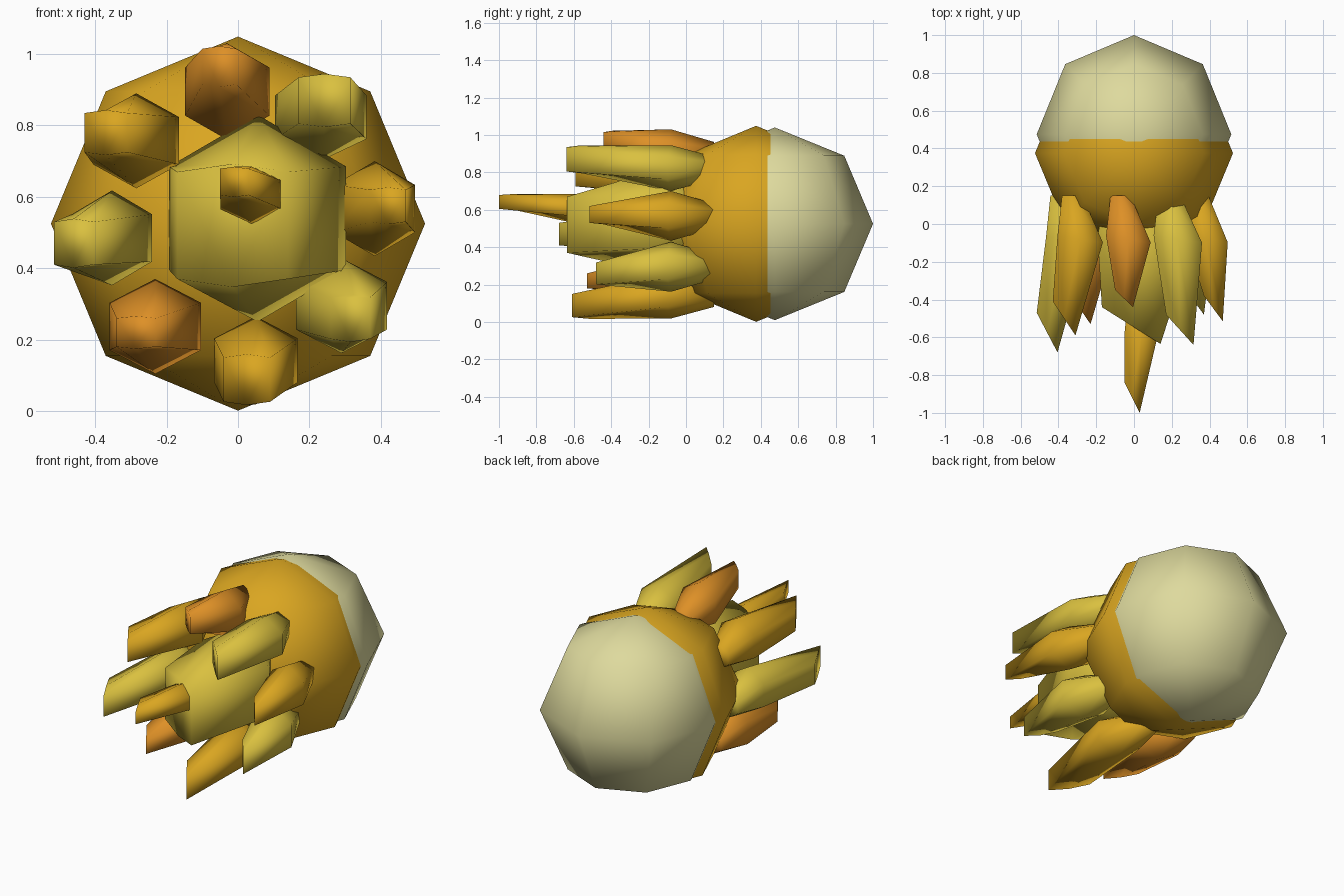
import bpy, bmesh
from mathutils import Vector

cube = bpy.data.objects.get("Cube")
if cube:
    bpy.data.objects.remove(cube, do_unlink=True)


def material(name, colour):
    mat = bpy.data.materials.new(name)
    mat.use_nodes = True
    mat.diffuse_color = (*colour, 1)
    mat.node_tree.nodes["Principled BSDF"].inputs["Base Color"].default_value = (*colour, 1)
    return mat


amber = material("amber", (0.70, 0.38, 0.015))
orange = material("orange", (0.73, 0.28, 0.02))
yellow = material("yellow", (0.70, 0.53, 0.05))
cream = material("cream", (0.73, 0.70, 0.34))


def add_object(name, bm, mat):
    bmesh.ops.recalc_face_normals(bm, faces=bm.faces)
    for face in bm.faces:
        face.smooth = True
    mesh = bpy.data.meshes.new(name)
    bm.to_mesh(mesh)
    bm.free()
    mesh.materials.append(mat)
    obj = bpy.data.objects.new(name, mesh)
    bpy.context.collection.objects.link(obj)
    return obj


def ball(name, mat, y, size):
    bm = bmesh.new()
    bmesh.ops.create_uvsphere(bm, u_segments=8, v_segments=4, radius=1)
    obj = add_object(name, bm, mat)
    obj.location = (0, y, 0.525)
    obj.scale = size


SIDES = (0, 1, 1, 0, -1, -1)
POINTED = (1, 0.5, -0.5, -1, -0.5, 0.5)
BLUNT = (1.15, 1, -1, -1.15, -1, 1)


def flame(name, mat, mid, size, tip_left, tip_right, tip_z, tip_half, mid_y=-0.08, back_y=0.15):
    """Six-sided tapered flame: small base, wide middle, slanted blunt tip."""
    (x, z), (rx, rz) = mid, size
    left, right = Vector(tip_left), Vector(tip_right)
    centre, half = (left + right) / 2, (right - left) / 2
    bm = bmesh.new()
    rings = [
        [(x - rx * 0.35 + rx * 0.45 * u, back_y, z + rz * 0.5 * v) for u, v in zip(SIDES, POINTED)],
        [(x + rx * u, mid_y - rx * 0.15 * u, z + rz * v) for u, v in zip(SIDES, POINTED)],
        [(centre.x + half.x * u, centre.y + half.y * u, tip_z + tip_half * v)
         for u, v in zip(SIDES, BLUNT)],
    ]
    rings = [[bm.verts.new(p) for p in ring] for ring in rings]
    for a, b in zip(rings, rings[1:]):
        for i in range(6):
            j = (i + 1) % 6
            bm.faces.new((a[i], a[j], b[j], b[i]))
    bm.faces.new(rings[0])
    bm.faces.new(rings[-1])
    add_object(name, bm, mat)


# Two overlapping faceted balls form the head
ball("back_ball", cream, 0.475, (0.515, 0.525, 0.515))
ball("front_ball", amber, 0.375, (0.524, 0.524, 0.524))

# Ring of flames
flame("top_flame", orange, (-0.03, 0.895), (0.118, 0.135), (-0.1, -0.35), (-0.005, -0.44), 0.965, 0.05)
flame("upper_right_flame", amber, (-0.285, 0.757), (0.12, 0.133), (-0.43, -0.41), (-0.31, -0.59), 0.78, 0.055)
flame("right_flame", yellow, (-0.353, 0.485), (0.112, 0.133), (-0.515, -0.47), (-0.405, -0.68), 0.47, 0.06)
flame("lower_right_flame", orange, (-0.232, 0.237), (0.128, 0.133), (-0.34, -0.37), (-0.23, -0.53), 0.22, 0.04)
flame("bottom_flame", amber, (0.05, 0.142), (0.117, 0.123), (-0.04, -0.42), (0.09, -0.61), 0.088, 0.062)
flame("lower_left_flame", yellow, (0.29, 0.295), (0.128, 0.133), (0.26, -0.33), (0.37, -0.48), 0.26, 0.058)
flame("left_flame", amber, (0.383, 0.567), (0.113, 0.133), (0.37, -0.38), (0.47, -0.515), 0.575, 0.045)
flame("upper_left_flame", yellow, (0.232, 0.823), (0.128, 0.122), (0.17, -0.48), (0.315, -0.64), 0.87, 0.065)

# Large middle flame with a thin spike growing out of it
flame("middle_flame", yellow, (0.055, 0.54), (0.248, 0.29), (-0.17, -0.44), (0.14, -0.635), 0.52, 0.15, -0.1, 0.2)
flame("middle_spike", amber, (0.038, 0.605), (0.087, 0.08), (-0.05, -0.84), (0.03, -1.0), 0.642, 0.037, -0.58, -0.4)
